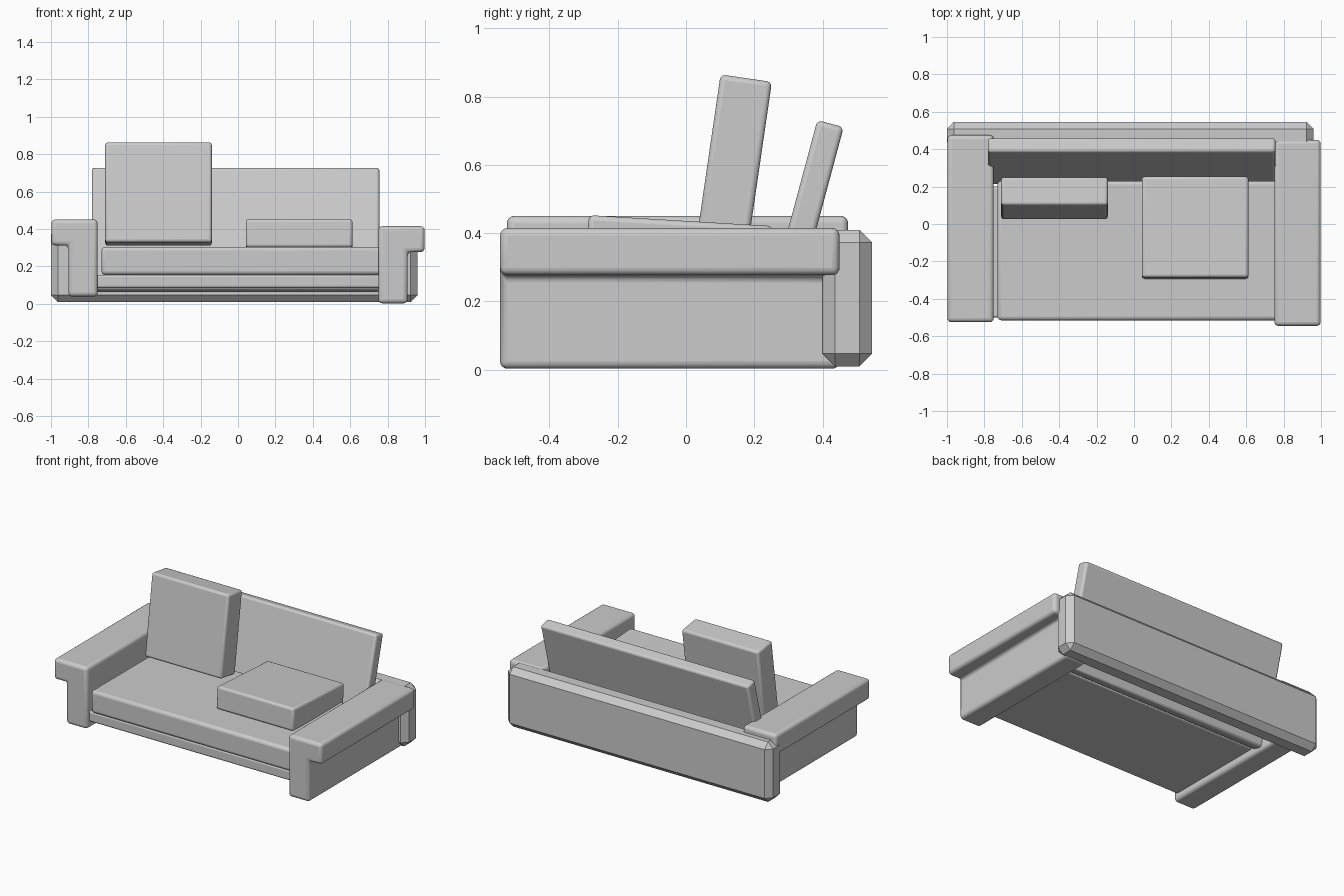
import bpy, bmesh, math
from mathutils import Matrix, Vector

if "Cube" in bpy.data.objects:
    bpy.data.objects.remove(bpy.data.objects["Cube"])


def finish(name, bm, loc, tilt, bevel, segments):
    bmesh.ops.recalc_face_normals(bm, faces=bm.faces[:])
    mesh = bpy.data.meshes.new(name)
    bm.to_mesh(mesh)
    bm.free()
    ob = bpy.data.objects.new(name, mesh)
    bpy.context.collection.objects.link(ob)
    ob.location = loc
    ob.rotation_euler.x = math.radians(tilt)
    mod = ob.modifiers.new("Rounded edges", 'BEVEL')
    mod.width = bevel
    mod.segments = segments
    mod.limit_method = 'ANGLE'
    if segments > 1:
        bpy.context.view_layer.objects.active = ob
        ob.select_set(True)
        bpy.ops.object.shade_smooth_by_angle(angle=math.radians(35))
        ob.select_set(False)
    return ob


def block(name, size, loc, tilt=0, bevel=0.015, segments=3):
    bm = bmesh.new()
    bmesh.ops.create_cube(bm, size=1, matrix=Matrix.Diagonal(Vector((*size, 1))))
    return finish(name, bm, loc, tilt, bevel, segments)


def arm(name, side, y0, y1, z):
    # Overhanging armrest profile, extruded front to back
    profile = [(0.75, 0.003), (0.907, 0.003), (0.907, 0.277),
               (0.998, 0.277), (0.998, 0.415), (0.75, 0.415)]
    bm = bmesh.new()
    face = bm.faces.new([bm.verts.new((side * x, y0, h)) for x, h in profile])
    ext = bmesh.ops.extrude_face_region(bm, geom=[face])
    verts = [v for v in ext["geom"] if isinstance(v, bmesh.types.BMVert)]
    bmesh.ops.translate(bm, verts=verts, vec=(0, y1 - y0, 0))
    return finish(name, bm, (0, 0, z), 0, 0.022, 4)


# Armrests, the left one set slightly higher and further back
arm("right_arm", 1, -0.545, 0.45, 0)
arm("left_arm", -1, -0.525, 0.475, 0.036)

# Chamfered rear frame
block("rear_frame", (1.96, 0.145, 0.40), (-0.02, 0.4725, 0.21), bevel=0.037, segments=1)

# Seat deck and seat cushion
block("seat_deck", (1.54, 0.70, 0.07), (0.0, -0.15, 0.12), bevel=0.012)
block("seat_cushion", (1.50, 0.745, 0.15), (0.02, -0.1425, 0.23), bevel=0.02)

# Leaning backrest
block("backrest", (1.537, 0.08, 0.675), (-0.0125, 0.336, 0.395), tilt=-15)

# Loose cushions, one upright and one lying down
block("upright_cushion", (0.57, 0.152, 0.54), (-0.425, 0.1375, 0.587), tilt=-8.3)
block("flat_cushion", (0.57, 0.54, 0.15), (0.327, -0.02, 0.362), tilt=-3.4)
